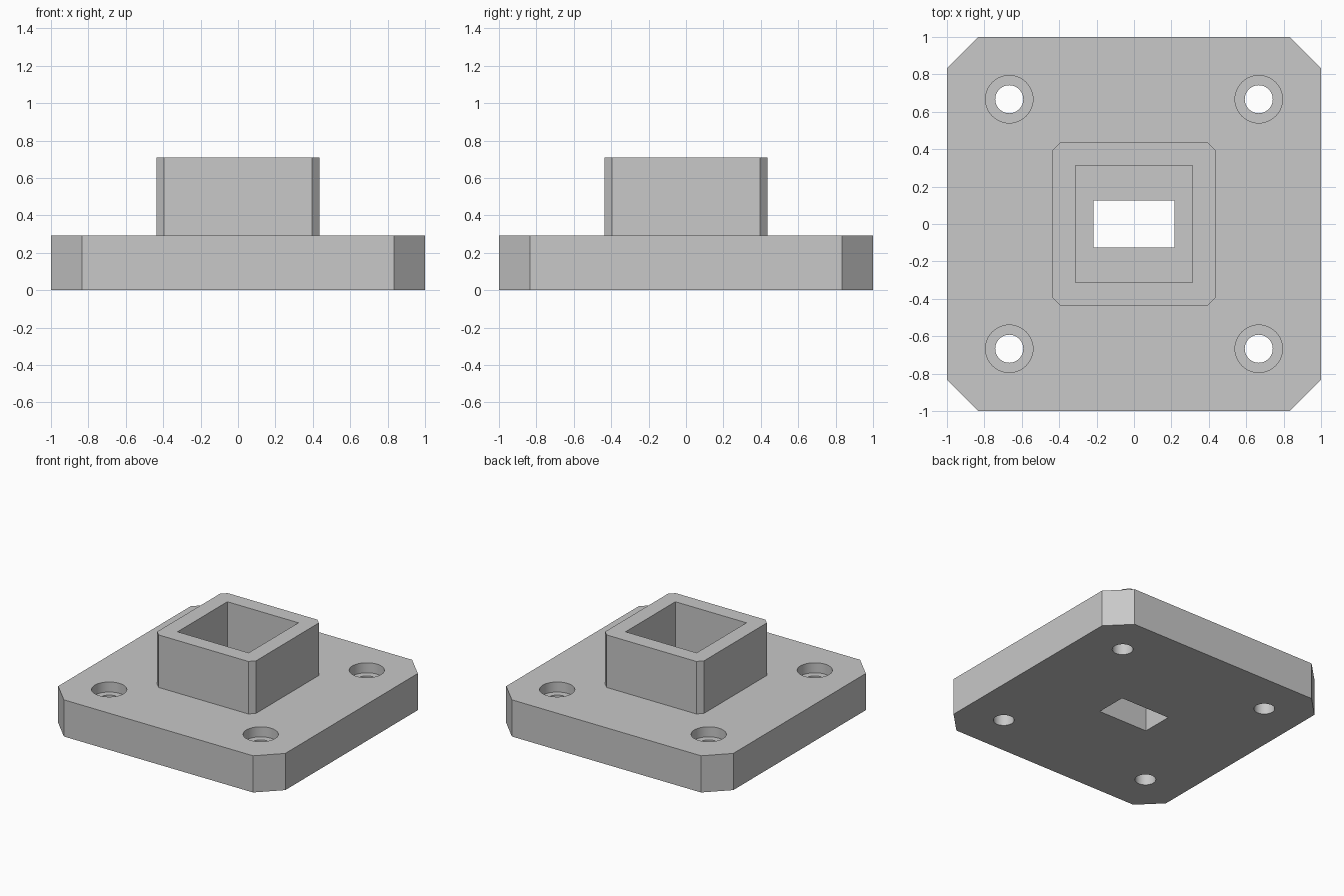
import bpy
import bmesh
import math

old = bpy.data.objects.get("Cube")
if old:
    bpy.data.objects.remove(old, do_unlink=True)

PLATE_TOP, BOSS_TOP = 0.292, 0.71
HOLE_AT, BORE_DEPTH = 0.667, 0.08

# Single grey finish
grey = bpy.data.materials.new("plain_grey")
grey.use_nodes = True
grey.diffuse_color = (0.58, 0.58, 0.58, 1)
grey.node_tree.nodes["Principled BSDF"].inputs["Base Color"].default_value = grey.diffuse_color


def prism(name, outline, z0, z1):
    """Extrude a flat outline between two heights."""
    bm = bmesh.new()
    face = bm.faces.new([bm.verts.new((x, y, z0)) for x, y in outline])
    top = bmesh.ops.extrude_face_region(bm, geom=[face])
    verts = [v for v in top["geom"] if isinstance(v, bmesh.types.BMVert)]
    bmesh.ops.translate(bm, verts=verts, vec=(0, 0, z1 - z0))
    bmesh.ops.recalc_face_normals(bm, faces=bm.faces)
    mesh = bpy.data.meshes.new(name)
    bm.to_mesh(mesh)
    bm.free()
    mesh.materials.append(grey)
    obj = bpy.data.objects.new(name, mesh)
    bpy.context.collection.objects.link(obj)
    return obj


def rectangle(hx, hy):
    return [(-hx, -hy), (hx, -hy), (hx, hy), (-hx, hy)]


def chamfered_square(h, c):
    k = h - c
    return [(-k, -h), (k, -h), (h, -k), (h, k), (k, h), (-k, h), (-h, k), (-h, -k)]


def circle(cx, cy, r, n=48):
    return [(cx + r * math.cos(math.tau * i / n), cy + r * math.sin(math.tau * i / n))
            for i in range(n)]


def combine(target, tool, operation):
    """Apply a boolean and discard the tool."""
    tool.hide_render = True
    mod = target.modifiers.new(tool.name, "BOOLEAN")
    mod.operation, mod.solver, mod.object = operation, "EXACT", tool
    bpy.context.view_layer.objects.active = target
    bpy.ops.object.modifier_apply(modifier=mod.name)
    bpy.data.objects.remove(tool, do_unlink=True)


# Plate with clipped corners, carrying a square socket
flange = prism("socket_flange", chamfered_square(1, 0.167), 0, PLATE_TOP)
socket = prism("socket", chamfered_square(0.435, 0.04), PLATE_TOP - 0.1, BOSS_TOP)
combine(flange, socket, "UNION")

# Square pocket down to the plate, then a narrower slot right through
combine(flange, prism("pocket", rectangle(0.313, 0.313), PLATE_TOP - 0.002, 1), "DIFFERENCE")
combine(flange, prism("slot", rectangle(0.217, 0.125), -0.1, 1), "DIFFERENCE")

# Counterbored screw holes at the corners
for sx in (-1, 1):
    for sy in (-1, 1):
        x, y = sx * HOLE_AT, sy * HOLE_AT
        bore = prism("counterbore", circle(x, y, 0.127), PLATE_TOP - BORE_DEPTH, 0.5)
        combine(flange, bore, "DIFFERENCE")
        combine(flange, prism("screw_hole", circle(x, y, 0.075), -0.1, 0.5), "DIFFERENCE")

# Smooth hole walls, crisp edges elsewhere
bpy.ops.object.select_all(action="DESELECT")
flange.select_set(True)
bpy.context.view_layer.objects.active = flange
bpy.ops.object.shade_smooth_by_angle(angle=math.radians(30))
